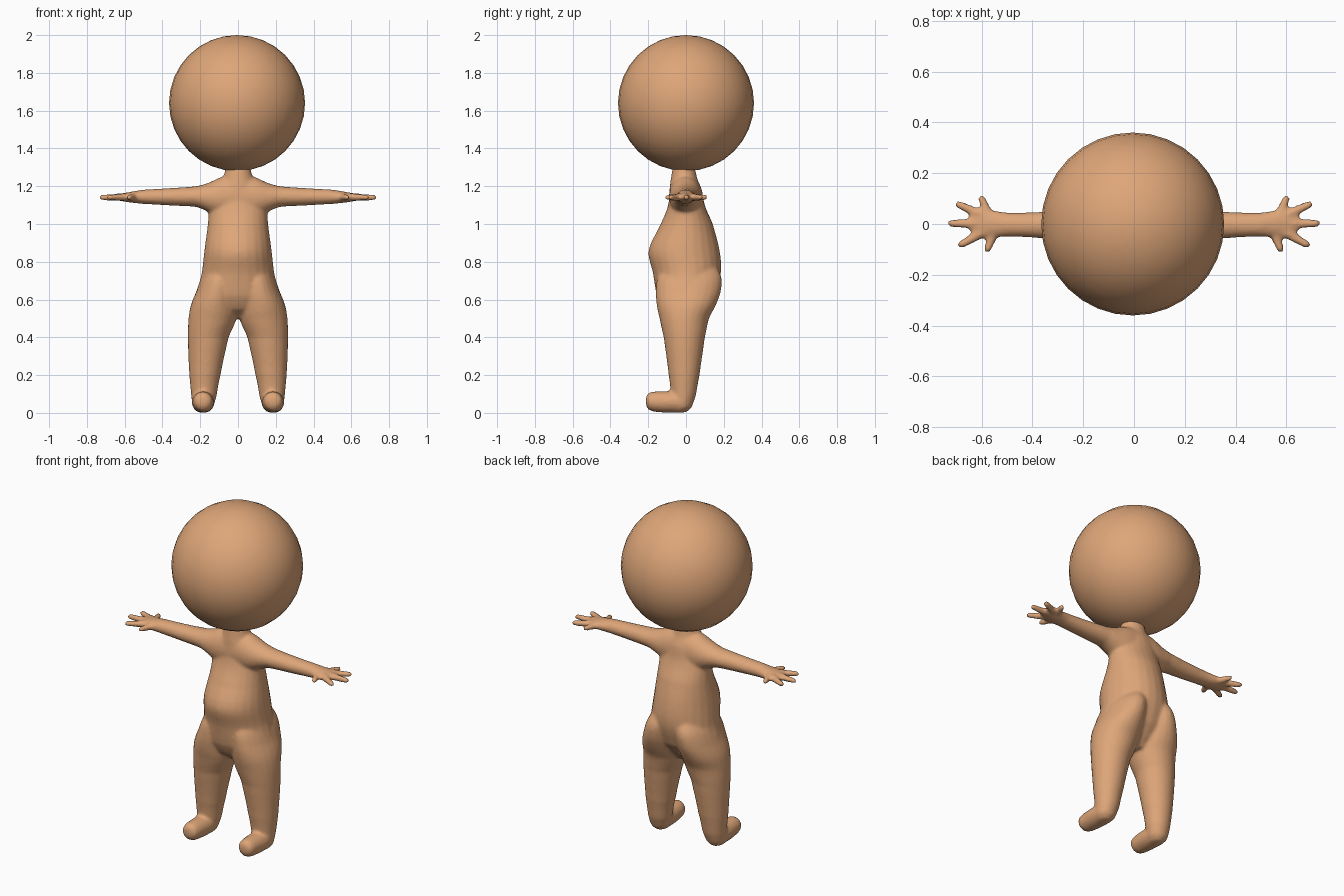
import bpy, bmesh, math
from mathutils import Vector

if "Cube" in bpy.data.objects:
    bpy.data.objects.remove(bpy.data.objects["Cube"])

skin = bpy.data.materials.new("tan_skin")
skin.diffuse_color = (0.73, 0.38, 0.19, 1)
skin.use_nodes = True
skin.node_tree.nodes["Principled BSDF"].inputs["Base Color"].default_value = skin.diffuse_color


def curve_rings(rings, steps=4):
    """Smoothly interpolate the cross-sections."""
    out = []
    for i in range(len(rings) - 1):
        p1, p2 = Vector(rings[i]), Vector(rings[i + 1])
        p0 = Vector(rings[max(i - 1, 0)])
        p3 = Vector(rings[min(i + 2, len(rings) - 1)])
        for k in range(steps):
            t = k / steps
            c = 0.5 * (2 * p1 + (p2 - p0) * t + (2 * p0 - 5 * p1 + 4 * p2 - p3) * t ** 2
                       + (3 * p1 - p0 - 3 * p2 + p3) * t ** 3)
            c[0] = p1[0] + (p2[0] - p1[0]) * t
            out.append(c)
    return out + [Vector(rings[-1])]


def loft(bm, rings, axis, side=1, n=24):
    """Rings are (position, low a, high a, low b, high b) across the axis."""
    loops = []
    for p, a0, a1, b0, b1 in curve_rings(rings):
        loop = []
        for i in range(n):
            t = 2 * math.pi * i / n
            co = [(a0 + a1) / 2 + (a1 - a0) / 2 * math.cos(t),
                  (b0 + b1) / 2 + (b1 - b0) / 2 * math.sin(t)]
            co.insert(axis, p)
            loop.append(bm.verts.new((co[0] * side, co[1], co[2])))
        loops.append(loop)
    faces = [bm.faces.new(loops[0]), bm.faces.new(loops[-1])]
    for u, v in zip(loops, loops[1:]):
        for i in range(n):
            j = (i + 1) % n
            faces.append(bm.faces.new((u[i], u[j], v[j], v[i])))
    bmesh.ops.recalc_face_normals(bm, faces=faces)


def finger(bm, start, end, r0, r1):
    """Tapered rod with a round tip."""
    a, b = Vector(start), Vector(end)
    d = (b - a).normalized()
    q = d.to_track_quat('Z', 'Y')
    stations = [(a, r0), (b - d * r1, r1), (b - d * r1 * 0.3, r1 * 0.75), (b, r1 * 0.3)]
    loops = [[bm.verts.new(c + q @ Vector((r * math.cos(i * math.pi / 6), r * math.sin(i * math.pi / 6), 0)))
              for i in range(12)] for c, r in stations]
    faces = [bm.faces.new(loops[0]), bm.faces.new(loops[-1])]
    for u, v in zip(loops, loops[1:]):
        for i in range(12):
            j = (i + 1) % 12
            faces.append(bm.faces.new((u[i], u[j], v[j], v[i])))
    bmesh.ops.recalc_face_normals(bm, faces=faces)


def make_object(name, bm):
    me = bpy.data.meshes.new(name)
    bm.to_mesh(me)
    bm.free()
    me.materials.append(skin)
    for p in me.polygons:
        p.use_smooth = True
    ob = bpy.data.objects.new(name, me)
    bpy.context.collection.objects.link(ob)
    return ob


# Torso and neck, from crotch upwards
TORSO = [(0.50, -0.04, 0.04, -0.06, 0.06), (0.55, -0.14, 0.14, -0.12, 0.10),
         (0.62, -0.215, 0.215, -0.155, 0.15), (0.74, -0.192, 0.192, -0.175, 0.185),
         (0.86, -0.178, 0.178, -0.198, 0.178), (1.00, -0.16, 0.16, -0.135, 0.142),
         (1.10, -0.152, 0.152, -0.095, 0.10), (1.18, -0.12, 0.12, -0.088, 0.085),
         (1.24, -0.08, 0.08, -0.08, 0.06), (1.34, -0.06, 0.06, -0.065, 0.04)]
# Leg, from sole upwards
LEG = [(0.005, 0.15, 0.22, -0.08, 0.00), (0.03, 0.13, 0.24, -0.08, 0.03),
       (0.09, 0.113, 0.248, -0.08, 0.052), (0.20, 0.092, 0.258, -0.092, 0.072),
       (0.40, 0.05, 0.266, -0.118, 0.10), (0.50, 0.008, 0.262, -0.14, 0.122),
       (0.57, 0.00, 0.25, -0.155, 0.158), (0.64, 0.00, 0.222, -0.16, 0.184),
       (0.72, 0.00, 0.19, -0.15, 0.188), (0.80, 0.02, 0.14, -0.10, 0.15)]
# Foot, from toe to heel
FOOT = [(-0.212, 0.165, 0.21, 0.04, 0.085), (-0.20, 0.143, 0.23, 0.018, 0.105),
        (-0.17, 0.133, 0.238, 0.006, 0.113), (-0.08, 0.125, 0.245, 0.0, 0.115),
        (0.0, 0.130, 0.24, 0.003, 0.12), (0.03, 0.15, 0.22, 0.025, 0.11)]
# Arm and palm, from chest to knuckles
ARM = [(0.0, -0.09, 0.085, 1.02, 1.27), (0.10, -0.088, 0.08, 1.035, 1.245),
       (0.16, -0.078, 0.07, 1.065, 1.217), (0.22, -0.066, 0.06, 1.09, 1.2),
       (0.36, -0.056, 0.048, 1.098, 1.19), (0.50, -0.05, 0.045, 1.106, 1.182),
       (0.56, -0.055, 0.055, 1.112, 1.172), (0.61, -0.055, 0.058, 1.12, 1.163),
       (0.645, -0.03, 0.035, 1.126, 1.158)]
FINGER_TIPS = [(0.605, 0.113), (0.702, 0.083), (0.735, 0.003), (0.693, -0.088), (0.582, -0.112)]
FINGER_ROOTS = [(0.565, 0.02), (0.59, 0.03), (0.60, 0.0), (0.59, -0.03), (0.545, -0.02)]

# Body: overlapping volumes fused into one soft skin
bm = bmesh.new()
loft(bm, TORSO, 2)
for side in (1, -1):
    loft(bm, LEG, 2, side)
    loft(bm, FOOT, 1, side)
    loft(bm, ARM, 0, side)
    for (rx, ry), (tx, ty) in zip(FINGER_ROOTS, FINGER_TIPS):
        finger(bm, (rx * side, ry, 1.143), (tx * side, ty, 1.14), 0.021, 0.0155)
body = make_object("body", bm)
remesh = body.modifiers.new("fuse", 'REMESH')
remesh.mode = 'VOXEL'
remesh.voxel_size = 0.009
remesh.use_smooth_shade = True
soften = body.modifiers.new("soften", 'SMOOTH')
soften.factor = 0.5
soften.iterations = 6

# Head: large ball
bm = bmesh.new()
bmesh.ops.create_uvsphere(bm, u_segments=32, v_segments=16, radius=0.36)
head = make_object("head", bm)
head.location = (-0.005, 0, 1.64)
